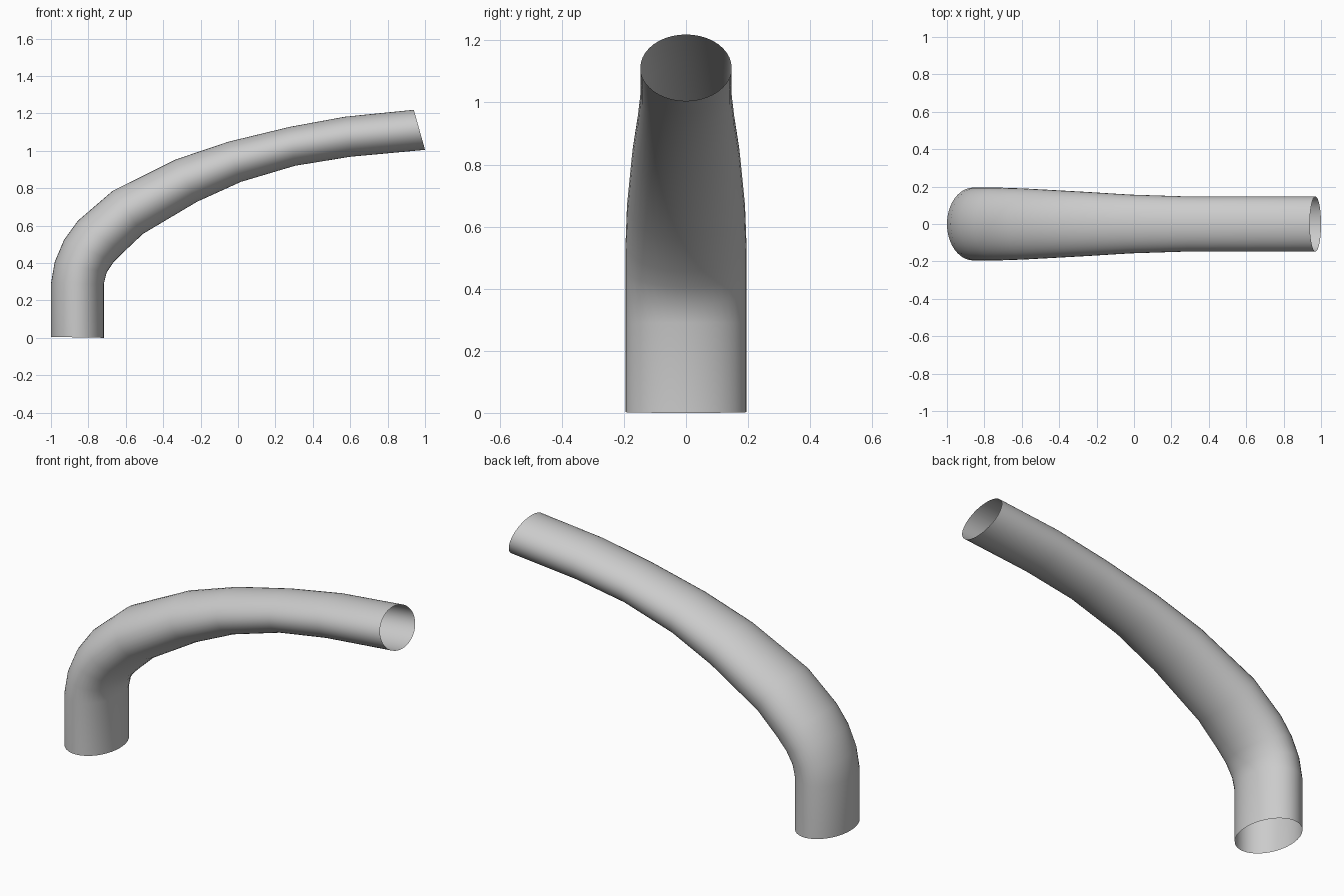
import bpy, bmesh
from math import cos, sin, pi
from mathutils import Vector

if "Cube" in bpy.data.objects:
    bpy.data.objects.remove(bpy.data.objects["Cube"])

# Ring stations: outer-bend x, z, inner-bend x, z, half width in y
STATIONS = [
    (-1.0, 0.005, -0.717, 0.0, 0.195),
    (-1.0, 0.29, -0.717, 0.29, 0.195),
    (-0.98, 0.406, -0.702, 0.35, 0.195),
    (-0.93, 0.524, -0.665, 0.405, 0.195),
    (-0.856, 0.626, -0.615, 0.455, 0.195),
    (-0.67, 0.786, -0.508, 0.556, 0.190),
    (-0.337, 0.952, -0.22, 0.727, 0.173),
    (-0.053, 1.048, 0.016, 0.834, 0.157),
    (0.278, 1.128, 0.305, 0.92, 0.147),
    (0.572, 1.182, 0.60, 0.968, 0.147),
    (0.94, 1.219, 1.0, 1.005, 0.147),
]
SIDES = 40

# Curved tapering pipe, open at both ends
bm = bmesh.new()
rings = []
for ox, oz, ix, iz, w in STATIONS:
    outer, inner = Vector((ox, 0, oz)), Vector((ix, 0, iz))
    centre, radius = (outer + inner) / 2, (outer - inner) / 2
    rings.append([bm.verts.new(centre + radius * cos(2 * pi * k / SIDES)
                               + Vector((0, w * sin(2 * pi * k / SIDES), 0)))
                  for k in range(SIDES)])
for a, b in zip(rings, rings[1:]):
    for k in range(SIDES):
        n = (k + 1) % SIDES
        bm.faces.new((a[k], b[k], b[n], a[n]))

# Make the surface face outward
bm.normal_update()
f = bm.faces[:][0]
axis = Vector((-0.858, 0, f.calc_center_median().z))
if f.normal.dot(f.calc_center_median() - axis) < 0:
    bmesh.ops.reverse_faces(bm, faces=bm.faces[:])

mesh = bpy.data.meshes.new("curved_pipe")
bm.to_mesh(mesh)
bm.free()
pipe = bpy.data.objects.new("curved_pipe", mesh)
bpy.context.collection.objects.link(pipe)
for p in mesh.polygons:
    p.use_smooth = True
